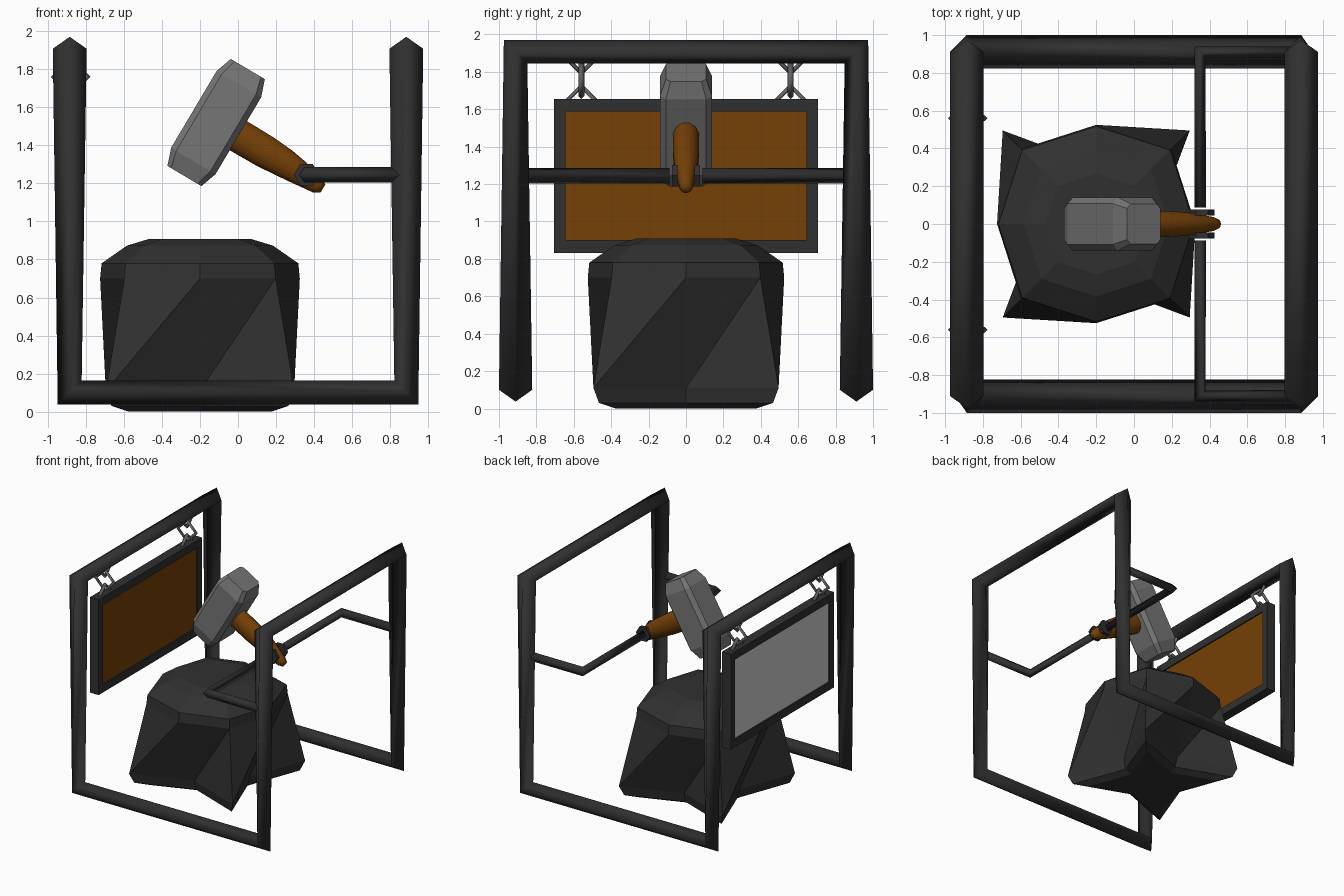
import bpy, bmesh, math
from mathutils import Vector as V

if "Cube" in bpy.data.objects:
    bpy.data.objects.remove(bpy.data.objects["Cube"])


def material(name, rgb):
    m = bpy.data.materials.new(name)
    m.diffuse_color = (*rgb, 1)
    m.use_nodes = True
    m.node_tree.nodes["Principled BSDF"].inputs["Base Color"].default_value = m.diffuse_color
    return m


DARK = material("dark_iron", (0.03, 0.03, 0.03))
STEEL = material("grey_steel", (0.18, 0.18, 0.18))
CHAIN = material("chain_grey", (0.13, 0.13, 0.13))
PALE = material("pale_grey", (0.62, 0.62, 0.62))
WOOD = material("brown_wood", (0.18, 0.052, 0.002))


def finish(bm, name, mat, smooth=False):
    bmesh.ops.recalc_face_normals(bm, faces=bm.faces[:])
    for f in bm.faces:
        f.smooth = smooth
    me = bpy.data.meshes.new(name)
    bm.to_mesh(me)
    bm.free()
    me.materials.append(mat)
    ob = bpy.data.objects.new(name, me)
    bpy.context.collection.objects.link(ob)
    return ob


def loft(name, rings, mat, smooth=False, split=None):
    """Skin a stack of equal-sized rings, cap both ends; split picks quad diagonals."""
    bm = bmesh.new()
    vs = [[bm.verts.new(p) for p in r] for r in rings]
    n = len(vs[0])
    for level, (a, b) in enumerate(zip(vs, vs[1:])):
        for i in range(n):
            j = (i + 1) % n
            if level == split:
                bm.faces.new((a[i], a[j], b[j]))
                bm.faces.new((a[i], b[j], b[i]))
            else:
                bm.faces.new((a[i], a[j], b[j], b[i]))
    bm.faces.new(vs[0])
    bm.faces.new(vs[-1])
    return finish(bm, name, mat, smooth)


def tube(name, path, r, mat, closed):
    """Four-sided tube whose corner rings lie on the mitre planes."""
    pts = [V(p) for p in path]
    n = len(pts)
    bm = bmesh.new()
    rings = []
    for i, p in enumerate(pts):
        # open ends borrow the plane of the neighbouring corner
        k = i if closed else min(max(i, 1), n - 2)
        d_in = (pts[k] - pts[k - 1]).normalized()
        d_out = (pts[(k + 1) % n] - pts[k]).normalized()
        normal = d_in.cross(d_out).normalized()
        side = (d_out - d_in).normalized()
        if k != i:
            side = (d_in if i == 0 else d_out).cross(normal) * 0.75
        rings.append([bm.verts.new(p + o * r) for o in (side, normal, -side, -normal)])
    for i in range(n if closed else n - 1):
        j = (i + 1) % n
        d = (pts[j] - pts[i]).normalized()
        a, q = rings[i], rings[j]
        options = [s[k:] + s[:k] for s in (q, q[::-1]) for k in range(4)]
        b = min(options, key=lambda c: sum((v.co - u.co).cross(d).length for u, v in zip(a, c)))
        for k in range(4):
            m = (k + 1) % 4
            bm.faces.new((a[k], a[m], b[m], b[k]))
    if not closed:
        bm.faces.new(rings[0])
        bm.faces.new(rings[-1])
    return finish(bm, name, mat, True)


def box(name, lo, hi, mat):
    rect = [(lo[0], lo[1]), (hi[0], lo[1]), (hi[0], hi[1]), (lo[0], hi[1])]
    return loft(name, [[(x, y, z) for x, y in rect] for z in (lo[2], hi[2])], mat)


# Stand: one continuous closed tube, floor rails, posts and top rails
X, Y, LOW, HIGH = 0.885, 0.911, 0.10, 1.908
tube("stand_frame", [(-X, -Y, LOW), (X, -Y, LOW), (X, -Y, HIGH), (X, Y, HIGH),
                     (X, Y, LOW), (-X, Y, LOW), (-X, Y, HIGH), (-X, -Y, HIGH)],
     0.089, DARK, True)

# Bent arms that hold the hammer
for s, side in ((-1, "front"), (1, "back")):
    tube(side + "_arm", [(0.87, s * 0.91, 1.245), (0.35, s * 0.91, 1.245),
                         (0.35, s * 0.088, 1.245)], 0.041, DARK, False)

# Hanging sign board
SX = -0.88
for s, name in ((-1, "front"), (1, "back")):
    y0, y1 = sorted((s * 0.645, s * 0.705))
    box("sign_border_" + name, (SX - 0.042, y0, 0.832), (SX + 0.042, y1, 1.655), DARK)
for z0, z1, name in ((0.832, 0.90, "bottom"), (1.588, 1.655, "top")):
    box("sign_border_" + name, (SX - 0.042, -0.645, z0), (SX + 0.042, 0.645, z1), DARK)
box("sign_wood_panel", (SX, -0.645, 0.90), (SX + 0.03, 0.645, 1.588), WOOD)
box("sign_pale_back", (SX - 0.03, -0.645, 0.90), (SX, 0.645, 1.588), PALE)

# Chain links: three interlocked diamonds on each side
for s, side in ((-1, "front"), (1, "back")):
    for z, size, turn, name in ((1.868, 0.075, True, "upper"), (1.76, 0.088, False, "middle"),
                                (1.635, 0.088, True, "lower")):
        link = []
        for k in range(4):
            c, h = math.cos(k * math.pi / 2) * size, math.sin(k * math.pi / 2) * size
            off = V((0, c, h)) if turn else V((c, 0, h))
            link.append(V((SX, s * 0.56, z)) + off)
        tube(f"{side}_{name}_link", link, 0.016, CHAIN, True)


# Stump: eight-sided rounded top blending into a four-pointed star base
def stump_ring(z, scale, star):
    ring = []
    for k in range(8):
        a = k * math.pi / 4
        r = scale * ((0.31, 0.70) if star else (0.525, 0.562))[k % 2]
        ring.append((-0.2 + r * math.cos(a), r * math.sin(a), z))
    return ring


loft("stump", [stump_ring(0.0, 0.76, True), stump_ring(0.03, 0.94, True),
               stump_ring(0.11, 1, True), stump_ring(0.70, 1, False),
               stump_ring(0.78, 0.985, False), stump_ring(0.873, 0.73, False),
               stump_ring(0.908, 0.51, False)], DARK, split=2)

# Hammer axes: A runs down the handle, U along the head
C = V((-0.115, 0, 1.52))
A = V((0.86, 0, -0.51)).normalized()
U = V((0.51, 0, 0.86)).normalized()
YY = V((0, 1, 0))


def head_ring(t, h):
    c = h * 0.77
    octagon = [(h, -c), (h, c), (c, h), (-c, h), (-h, c), (-h, -c), (-c, -h), (c, -h)]
    return [C + U * t + A * a + YY * b * 1.03 for a, b in octagon]


loft("hammer_head", [head_ring(-0.327, 0.104), head_ring(-0.235, 0.136),
                     head_ring(0.235, 0.136), head_ring(0.327, 0.104)], STEEL)


def handle_ring(t, ry, ru, drop=0.0, n=12):
    out = []
    for k in range(n):
        a = (k + 0.5) * 2 * math.pi / n
        out.append(C + A * t + U * (ru * math.sin(a) - drop) + YY * (ry * math.cos(a)))
    return out


# Handle: thick grip tapering to a rounded knob
profile = [(0.05, 0.07, 0.088, 0), (0.14, 0.072, 0.092, 0), (0.30, 0.072, 0.09, 0),
           (0.42, 0.066, 0.08, 0), (0.51, 0.057, 0.068, 0.003), (0.57, 0.046, 0.056, 0.008),
           (0.625, 0.038, 0.046, 0.012), (0.66, 0.024, 0.026, 0.012)]
loft("hammer_handle", [handle_ring(*p) for p in profile], WOOD, True)

# Six-sided clamp plates on both sides of the handle
for s, side in ((-1, "front"), (1, "back")):
    hexagon = [(0.36 + 0.066 * math.cos(k * math.pi / 3), 1.245 + 0.066 * math.sin(k * math.pi / 3))
               for k in range(6)]
    loft(side + "_clamp", [[(x, s * y, z) for x, z in hexagon] for y in (0.045, 0.076)], DARK)
